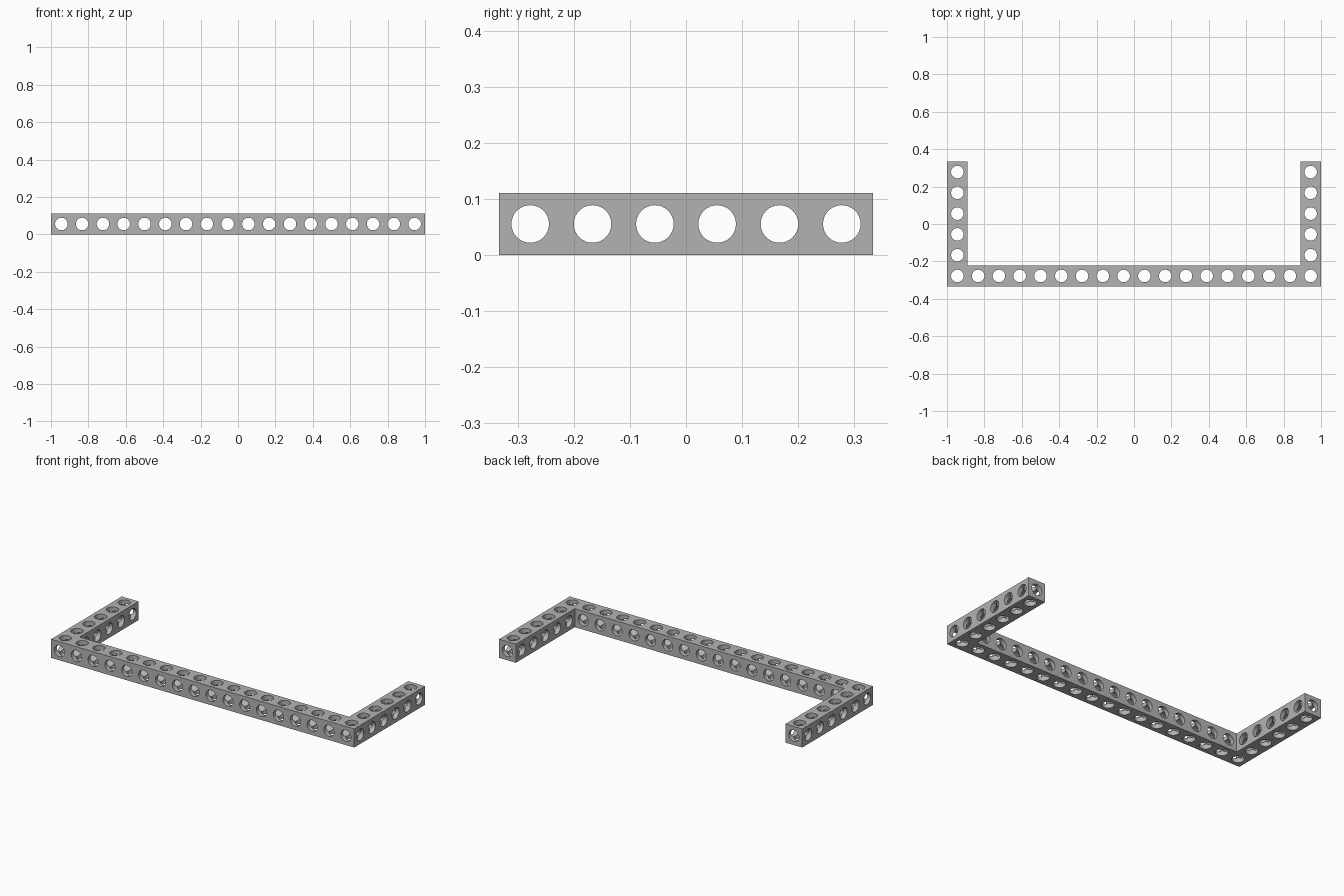
import bpy
import bmesh
import math
from mathutils import Matrix, Vector

if "Cube" in bpy.data.objects:
    bpy.data.objects.remove(bpy.data.objects["Cube"])

COLUMNS, ROWS = 18, 6
CELL = 2 / COLUMNS
HALF = CELL / 2
RADIUS = 0.0335
SIDES = 32

grey = bpy.data.materials.new("plain grey")
grey.use_nodes = True
colour = (0.45, 0.45, 0.45, 1)
grey.diffuse_color = colour
grey.node_tree.nodes["Principled BSDF"].inputs["Base Color"].default_value = colour


def add_object(name, bm):
    mesh = bpy.data.meshes.new(name)
    bm.to_mesh(mesh)
    bm.free()
    obj = bpy.data.objects.new(name, mesh)
    bpy.context.collection.objects.link(obj)
    return obj


# One cubic cell, bored through along each axis
bm = bmesh.new()
bmesh.ops.create_cube(bm, size=CELL)
cell = add_object("cell", bm)
cutters = []
for axis in "XYZ":
    bm = bmesh.new()
    bmesh.ops.create_cone(bm, cap_ends=True, segments=SIDES, radius1=RADIUS,
                          radius2=RADIUS, depth=CELL * 1.5)
    if axis != "Z":
        turn = Matrix.Rotation(math.pi / 2, 4, "Y" if axis == "X" else "X")
        bm.transform(turn)
    cutter = add_object("bore_" + axis.lower(), bm)
    cutter.hide_render = True
    cutters.append(cutter)
    bore = cell.modifiers.new("bore", "BOOLEAN")
    bore.operation = "DIFFERENCE"
    bore.solver = "EXACT"
    bore.object = cutter
depsgraph = bpy.context.evaluated_depsgraph_get()
bored = bpy.data.meshes.new_from_object(cell.evaluated_get(depsgraph))
for helper in cutters + [cell]:
    bpy.data.objects.remove(helper)

# Cells along the front beam and both side arms
places = {(c, r) for c in range(COLUMNS) for r in range(ROWS)
          if r == 0 or c in (0, COLUMNS - 1)}


def add_cell(frame, c, r):
    """Place a bored cell without the walls it shares with its neighbours."""
    part = bmesh.new()
    part.from_mesh(bored)
    shared = []
    for dc, dr in ((1, 0), (-1, 0), (0, 1), (0, -1)):
        if (c + dc, r + dr) in places:
            side = Vector((dc, dr, 0))
            shared += [f for f in part.faces
                       if all(v.co.dot(side) > HALF - 1e-4 for v in f.verts)]
    bmesh.ops.delete(part, geom=shared, context="FACES")
    part.transform(Matrix.Translation((
        (c - (COLUMNS - 1) / 2) * CELL, (r - (ROWS - 1) / 2) * CELL, HALF)))
    piece = bpy.data.meshes.new("piece")
    part.to_mesh(piece)
    part.free()
    frame.from_mesh(piece)
    bpy.data.meshes.remove(piece)


frame = bmesh.new()
for c, r in sorted(places):
    add_cell(frame, c, r)
bmesh.ops.remove_doubles(frame, verts=frame.verts, dist=1e-5)
obj = add_object("perforated_u_frame", frame)
obj.data.materials.clear()
obj.data.materials.append(grey)

# Round bores, crisp outer edges
bpy.ops.object.select_all(action="DESELECT")
obj.select_set(True)
bpy.context.view_layer.objects.active = obj
bpy.ops.object.shade_smooth_by_angle(angle=math.radians(30))
